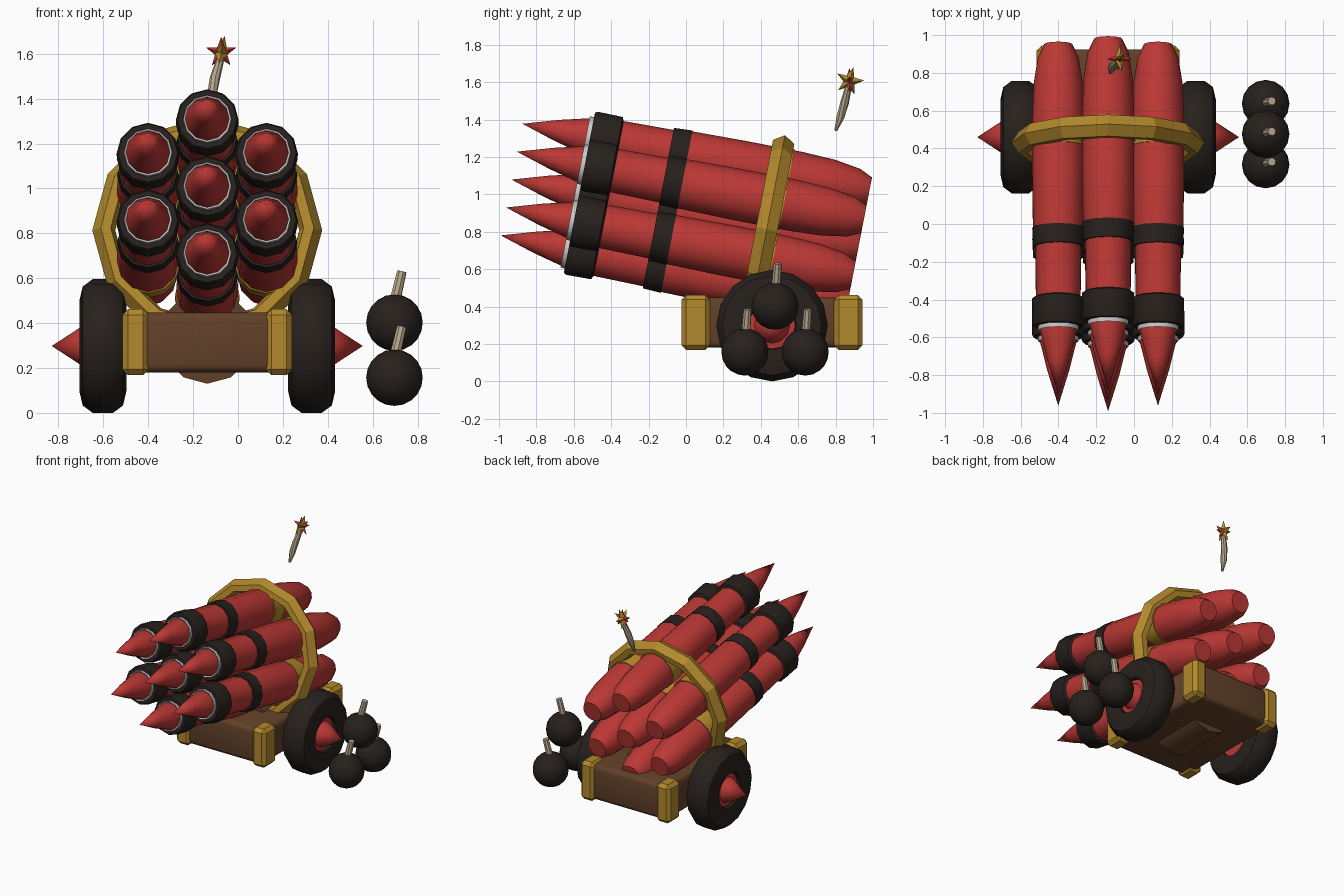
import bpy, bmesh, math
from math import sin, cos, pi, radians
from mathutils import Matrix, Vector

if "Cube" in bpy.data.objects:
    bpy.data.objects.remove(bpy.data.objects["Cube"])

CX = -0.137  # centre line of the cart


def mat(name, rgb):
    m = bpy.data.materials.new(name)
    m.diffuse_color = (*rgb, 1)
    m.use_nodes = True
    m.node_tree.nodes["Principled BSDF"].inputs["Base Color"].default_value = m.diffuse_color
    return m


RED = mat("red", (0.50, 0.04, 0.035))
BLACK = mat("black", (0.020, 0.015, 0.012))
GOLD = mat("gold", (0.45, 0.25, 0.025))
BROWN = mat("brown", (0.12, 0.052, 0.022))
TAN = mat("tan", (0.48, 0.40, 0.27))
PALE = mat("pale", (0.7, 0.7, 0.68))


def finish(name, bm, m, matrix=Matrix(), angle=35):
    bmesh.ops.remove_doubles(bm, verts=bm.verts, dist=1e-5)
    bmesh.ops.transform(bm, matrix=matrix, verts=bm.verts)
    bmesh.ops.recalc_face_normals(bm, faces=bm.faces)
    me = bpy.data.meshes.new(name)
    bm.to_mesh(me)
    bm.free()
    me.materials.append(m)
    ob = bpy.data.objects.new(name, me)
    bpy.context.collection.objects.link(ob)
    if angle:
        bpy.ops.object.select_all(action='DESELECT')
        ob.select_set(True)
        bpy.context.view_layer.objects.active = ob
        bpy.ops.object.shade_smooth_by_angle(angle=radians(angle))
    return ob


def lathe(name, profile, m, matrix, n=12, closed=False, angle=35):
    """Spin (radius, height) points round local z."""
    bm = bmesh.new()
    rings = [[bm.verts.new((r * cos(2 * pi * i / n), r * sin(2 * pi * i / n), h))
              for i in range(n)] if r > 0 else [bm.verts.new((0, 0, h))] * n
             for r, h in profile]
    pairs = list(zip(rings, rings[1:])) + ([(rings[-1], rings[0])] if closed else [])
    for a, b in pairs:
        for i in range(n):
            j = (i + 1) % n
            bm.faces.new(list(dict.fromkeys((a[i], a[j], b[j], b[i]))))
    return finish(name, bm, m, matrix, angle)


def box(name, lo, hi, m, bevel, seg=1, angle=0):
    bm = bmesh.new()
    lo, hi = Vector(lo), Vector(hi)
    bmesh.ops.create_cube(bm, size=1, matrix=Matrix.Translation((lo + hi) / 2) @ Matrix.Diagonal((*(hi - lo), 1)))
    bmesh.ops.bevel(bm, geom=bm.edges[:], offset=bevel, segments=seg, profile=0.5, affect='EDGES')
    return finish(name, bm, m, angle=angle)


def tube_path(name, pts, radii, m, n=8):
    """Round section swept through points, capped at both ends."""
    bm = bmesh.new()
    pts = [Vector(p) for p in pts]
    rings = []
    for k, p in enumerate(pts):
        d = pts[min(k + 1, len(pts) - 1)] - pts[max(k - 1, 0)]
        q = d.to_track_quat('Z', 'X')
        rings.append([bm.verts.new(p + q @ Vector((radii[k] * cos(2 * pi * i / n), radii[k] * sin(2 * pi * i / n), 0)))
                      for i in range(n)])
    for a, b in zip(rings, rings[1:]):
        for i in range(n):
            bm.faces.new((a[i], a[(i + 1) % n], b[(i + 1) % n], b[i]))
    bm.faces.new(rings[0])
    bm.faces.new(rings[-1])
    return finish(name, bm, m, angle=40)


def star(name, m, matrix, r, depth):
    bm = bmesh.new()
    rim = [bm.verts.new(((r if i % 2 == 0 else r * 0.42) * sin(pi * i / 5),
                         (r if i % 2 == 0 else r * 0.42) * cos(pi * i / 5), 0)) for i in range(10)]
    for z in (depth, -depth):
        c = bm.verts.new((0, 0, z))
        for i in range(10):
            bm.faces.new((rim[i], rim[(i + 1) % 10], c))
    return finish(name, bm, m, matrix, 0)


# Rocket bundle: local z runs from the spike tips down to the back, local -y is up
BUNDLE = Matrix.Translation((CX, -0.933, 1.079)) @ Matrix.Rotation(radians(-101), 4, 'X')
SLOTS = [(0, 0), (0, 0.304), (0, -0.304)] + [(x, h) for x in (-0.264, 0.264) for h in (0.152, -0.152)]
ROCKET = [
    ("rocket_body", [(0, 0.40), (0.112, 0.40), (0.118, 0.55), (0.122, 0.82), (0.133, 0.88), (0.138, 1.2), (0.138, 1.5),
                     (0.130, 1.68), (0.108, 1.82), (0.075, 1.89), (0, 1.89)], RED),
    ("rocket_spike", [(0, 0), (0.058, 0.19), (0.098, 0.35), (0.098, 0.40)], RED),
    ("muzzle_rim", [(0.09, 0.36), (0.107, 0.347), (0.109, 0.375)], PALE),
    ("muzzle_band", [(0.10, 0.37), (0.132, 0.37), (0.140, 0.385), (0.138, 0.52), (0.115, 0.53)], BLACK),
    ("middle_band", [(0.11, 0.80), (0.133, 0.80), (0.138, 0.90), (0.12, 0.90)], BLACK),
    ("gold_band", [(0.13, 1.34), (0.144, 1.34), (0.144, 1.455), (0.13, 1.455)], GOLD),
]
for x, h in SLOTS:
    for name, prof, m in ROCKET:
        lathe(name, prof, m, BUNDLE @ Matrix.Translation((x, -h, 0)))

# Hoop round the bundle
lathe("hoop", [(0.512, 0), (0.475, 0.058), (0.43, 0.058), (0.41, 0), (0.43, -0.058), (0.475, -0.058)], GOLD,
      BUNDLE @ Matrix.Translation((0, 0, 1.39)), closed=True, angle=0)

# Carriage, cradle and gold corners
box("carriage", (CX - 0.345, -0.005, 0.18), (CX + 0.345, 0.925, 0.448), BROWN, 0.035, 3, 40)
lathe("cradle", [(0, 0.25), (0.21, 0.25), (0.21, 0.65), (0, 0.65)], BROWN,
      Matrix.Translation((CX, 0, 0.34)) @ Matrix.Rotation(radians(-90), 4, 'X'))
for sx in (-1, 1):
    for y in (0.052, 0.868):
        cx = CX + sx * 0.32
        box("corner_bracket", (cx - 0.058, y - 0.076, 0.168), (cx + 0.058, y + 0.076, 0.462), GOLD, 0.025)

# Wheels with spiked hubs
TYRE = [(0.13, -0.09), (0.20, -0.105), (0.265, -0.09), (0.298, -0.045), (0.298, 0.045), (0.265, 0.09),
        (0.20, 0.105), (0.13, 0.09), (0.12, 0.05), (0.12, -0.05)]
HUB = [(0, -0.075), (0.135, -0.075), (0.135, 0.065), (0.095, 0.07), (0.08, 0.105), (0, 0.228)]
for sx in (-1, 1):
    w = Matrix.Translation((CX + sx * 0.465, 0.46, 0.298)) @ Matrix.Rotation(sx * pi / 2, 4, 'Y')
    lathe("tyre", TYRE, BLACK, w, 16, True, 40)
    lathe("hub_spike", HUB, RED, w, 12)

# Stack of round bombs with short fuses
for y, z in ((0.315, 0.157), (0.637, 0.157), (0.476, 0.402)):
    bm = bmesh.new()
    bmesh.ops.create_uvsphere(bm, u_segments=16, v_segments=10, radius=0.126)
    finish("bomb", bm, BLACK, Matrix.Translation((0.697, y, z)), 60)
    tube_path("bomb_fuse", [(0.70, y + 0.005, z + 0.10), (0.73, y + 0.014, z + 0.228)], (0.025, 0.022), TAN)

# Lit fuse above the bundle
tube_path("long_fuse", [(-0.125, 0.80, 1.34), (-0.118, 0.825, 1.41), (-0.103, 0.848, 1.49), (-0.077, 0.87, 1.58)],
          (0.008, 0.022, 0.023, 0.017), TAN)
SPARK = Matrix.Translation((-0.075, 0.874, 1.605))
star("spark_gold", GOLD, SPARK @ Matrix.Rotation(radians(12), 4, 'Y') @ Matrix.Rotation(pi / 2, 4, 'Z')
     @ Matrix.Rotation(pi / 2, 4, 'X') @ Matrix.Rotation(radians(-15), 4, 'Z'), 0.078, 0.03)
star("spark_red", RED, SPARK @ Matrix.Rotation(pi / 2, 4, 'X'), 0.07, 0.025)
